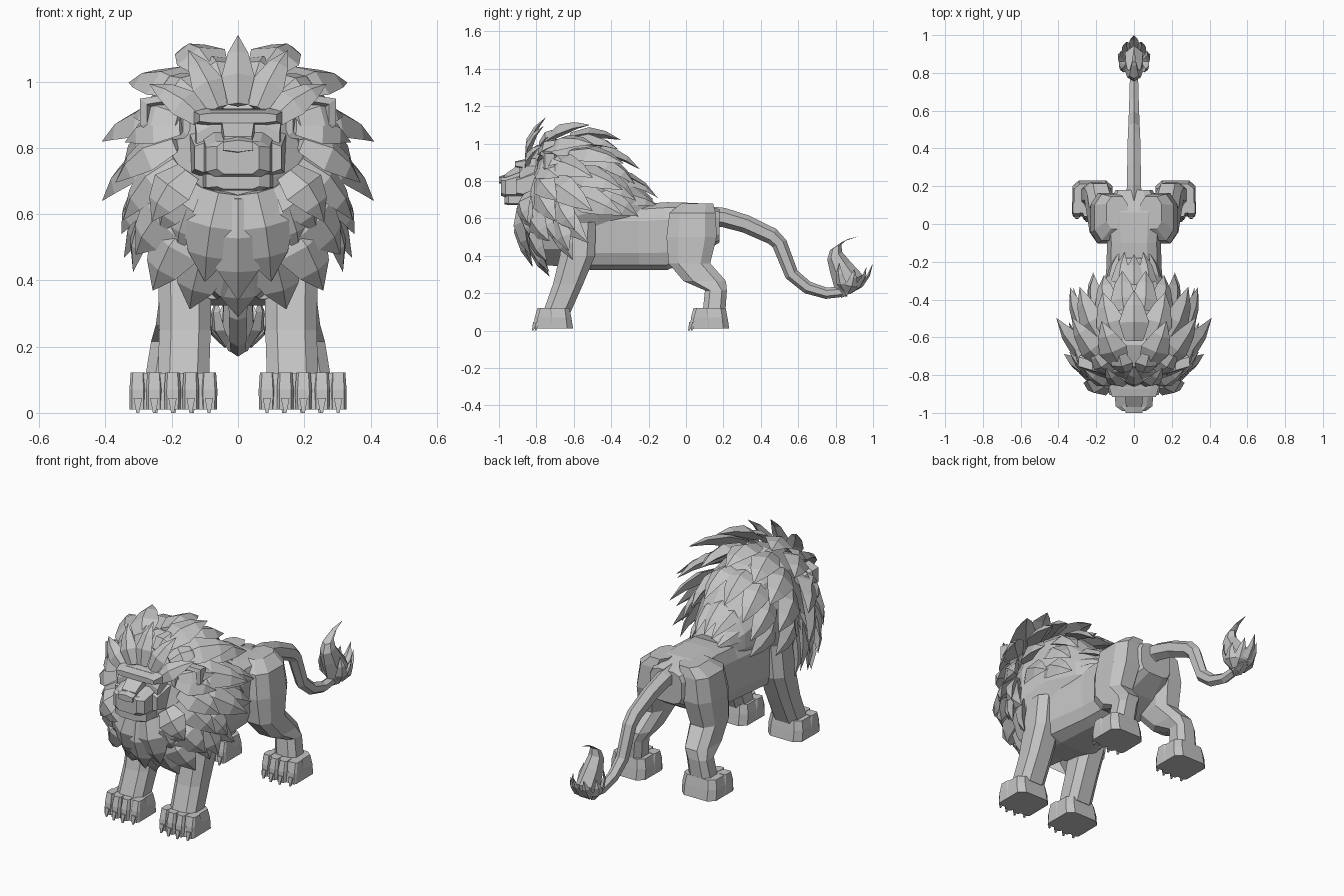
import bpy, bmesh, random
from math import sin, cos, pi, radians, copysign
from mathutils import Vector as V

random.seed(4)
if "Cube" in bpy.data.objects:
    bpy.data.objects.remove(bpy.data.objects["Cube"])

GREY = (0.55, 0.55, 0.55, 1)
stone = bpy.data.materials.new("stone grey")
stone.use_nodes = True
stone.diffuse_color = GREY
stone.node_tree.nodes["Principled BSDF"].inputs["Base Color"].default_value = GREY


def finish(bm, name, mirror=False):
    bmesh.ops.recalc_face_normals(bm, faces=bm.faces)
    mesh = bpy.data.meshes.new(name)
    bm.to_mesh(mesh)
    bm.free()
    mesh.materials.append(stone)
    ob = bpy.data.objects.new(name, mesh)
    bpy.context.collection.objects.link(ob)
    if mirror:
        ob.modifiers.new("Mirror", "MIRROR").use_mirror_merge = False


def skin(bm, loops):
    """Bridge equal vertex loops and cap both ends."""
    loops = [[bm.verts.new(point) for point in loop] for loop in loops]
    n = len(loops[0])
    for near, far in zip(loops, loops[1:]):
        for i in range(n):
            j = (i + 1) % n
            bm.faces.new((near[i], near[j], far[j], far[i]))
    bm.faces.new(loops[0])
    bm.faces.new(loops[-1])


def ring(centre, u, v, n=8, power=1.0):
    """Superellipse loop around a centre; a low power makes it boxier."""
    points = []
    for i in range(n):
        angle = 2 * pi * (i + 0.5) / n
        s, t = cos(angle), sin(angle)
        s = copysign(abs(s) ** power, s)
        t = copysign(abs(t) ** power, t)
        points.append(V(centre) + V(u) * s + V(v) * t)
    return points


def loft_back(name, n, power, *rows):
    """Loft front to back; each row is y, z, half width, half height."""
    bm = bmesh.new()
    skin(bm, [ring((0, y, z), (w, 0, 0), (0, 0, h), n, power) for y, z, w, h in rows])
    finish(bm, name)


def loft_down(name, *rows):
    """Mirrored limb; each row is x, y, z, half width, half depth."""
    bm = bmesh.new()
    skin(bm, [ring((x, y, z), (w, 0, 0), (0, d, 0), power=.7) for x, y, z, w, d in rows])
    finish(bm, name, True)


def blade(bm, base, tip, width, centre):
    """Leaf-shaped lock of hair with a raised ridge."""
    direction = (tip - base).normalized()
    out = (base + tip) / 2 - centre
    out = (out - direction * out.dot(direction)).normalized()
    side = direction.cross(out)
    loops = []
    for t, scale in ((0, .6), (.36, 1), (.7, .62), (1, .01)):
        middle = base.lerp(tip, t) + out * t * (1 - t) * .1
        w = width * scale
        loops.append([middle - side * w, middle + out * w * .4,
                      middle + side * w, middle - out * w * .4])
    skin(bm, loops)


# Trunk and the core mass under the mane
loft_back("trunk", 12, .55, (-.66, .5, .17, .16), (-.5, .5, .185, .18), (-.25, .5, .15, .18),
          (-.1, .505, .145, .185), (.06, .54, .16, .145), (.18, .56, .1, .09))
loft_back("mane_core", 12, 1, (-.87, .66, .11, .2), (-.78, .67, .21, .33), (-.64, .69, .25, .36),
          (-.47, .72, .22, .29), (-.3, .67, .16, .16), (-.18, .63, .09, .08))

# Face
loft_back("head", 8, .5, (-.89, .8, .13, .07), (-.87, .81, .135, .11), (-.75, .81, .135, .12))
loft_back("muzzle", 8, .4, (-.99, .77, .065, .05), (-.965, .765, .1, .055), (-.86, .78, .11, .08))
loft_back("lower_jaw", 8, .4, (-.97, .7, .065, .025), (-.95, .7, .1, .03), (-.86, .7, .11, .03))
loft_back("nose", 6, .6, (-1, .805, .05, .018), (-.95, .81, .05, .03))
loft_back("nose_bridge", 4, .2, (-.97, .82, .045, .015), (-.88, .87, .055, .03))
loft_back("brow", 8, .4, (-.915, .89, .12, .015), (-.85, .89, .14, .03))
loft_back("cheeks", 8, .4, (-.905, .77, .135, .05), (-.8, .78, .15, .09))

# Legs, from shoulder or hip down to the paw
loft_down("front_leg", (.14, -.57, .58, .09, .09), (.16, -.58, .4, .085, .1),
          (.16, -.63, .25, .082, .085), (.165, -.69, .1, .082, .078))
loft_down("hind_leg", (.09, .06, .68, .06, .09), (.125, .035, .63, .09, .13),
          (.145, .03, .5, .09, .142), (.16, .018, .36, .08, .118),
          (.18, .1, .265, .072, .12), (.2, .16, .215, .066, .062), (.215, .15, .1, .07, .064))


# Paws with four toes and claws
def paw(name, x, front):
    bm = bmesh.new()
    skin(bm, [ring((x, front + .12, z), (w, 0, 0), (0, d, 0), power=.45)
              for z, w, d in ((.01, .11, .1), (.07, .11, .09), (.12, .1, .08))])
    for i in range(4):
        toe_x = x + (i - 1.5) * .055
        toe_y = front + (.07 if i in (0, 3) else .055)
        skin(bm, [ring((toe_x, toe_y, z), (w, 0, 0), (0, d, 0), power=.4)
                  for z, w, d in ((.01, .025, .05), (.07, .026, .045), (.122, .022, .03))])
        skin(bm, [ring((toe_x, toe_y - y, z), (w, 0, 0), (0, w, 0), 4)
                  for y, z, w in ((.04, .045, .018), (.055, 0, .006))])
    finish(bm, name, True)


paw("front_paw", .17, -.82)
paw("hind_paw", .22, .015)

# Tail with a curled tuft
bm = bmesh.new()
path = [V((0, y, z)) for y, z in ((.12, .61), (.2, .605), (.32, .57), (.46, .505),
        (.5, .465), (.565, .3), (.65, .23), (.75, .2), (.86, .21))]
loops = []
for i, point in enumerate(path):
    along = (path[min(i + 1, len(path) - 1)] - path[max(i - 1, 0)]).normalized()
    radius = .055 - .0035 * i
    loops.append(ring(point, (radius * .85, 0, 0), V((0, -along.z, along.y)) * radius, 6))
skin(bm, loops)
finish(bm, "tail")

bm = bmesh.new()
skin(bm, [ring((0, y, z), (w, 0, 0), (0, d, d / 2), 6) for y, z, w, d in (
    (.88, .2, .035, .05), (.87, .26, .055, .075), (.825, .34, .05, .055), (.795, .4, .04, .04),
    (.8, .445, .027, .03), (.85, .482, .014, .014), (.92, .503, .002, .002))])
for x, y, z in ((0, 1, .36), (.04, .965, .34), (.07, .9, .33), (.06, .82, .36)):
    for side in ((1, -1) if x else (1,)):
        blade(bm, V((side * x / 2, .8 + y * .07, .2)), V((side * x, y, z)), .033, V((0, .87, .3)))
finish(bm, "tail_tuft")


# Mane rows: base and tip rings (y, z, half width, half height),
# half width of a lock, first angle from the top, last angle, number of locks
def locks(name, base_ring, tip_ring, width, first, last, count, droop=0):
    bm = bmesh.new()
    for i in range(count):
        angle = first + (last - first) * i / (count - 1)
        centred = angle in (0, 180)
        jitter = 0 if centred else random.uniform(-.02, .02)
        ends = []
        for (y, z, w, h), extra in ((base_ring, 0), (tip_ring, droop)):
            a = radians(angle)
            a += radians(extra) * sin(a)
            ends.append(V((w * sin(a), y, z + h * cos(a))))
        ends[1] += V((0, jitter, jitter))
        centre = V((0, max(-.55, (ends[0].y + ends[1].y) / 2 - .04), .62))
        for side in ((1,) if centred else (1, -1)):
            flip = V((side, 1, 1))
            blade(bm, ends[0] * flip, ends[1] * flip, width, centre)
    finish(bm, name)


locks("crown_locks", (-.85, .82, .13, .11), (-.75, .82, .33, .32), .05, 0, 54, 3)
locks("crown_back_locks", (-.78, .82, .19, .18), (-.64, .8, .35, .28), .06, 14, 66, 3)
locks("upper_locks", (-.74, .81, .21, .23), (-.51, .72, .42, .42), .08, 20, 114, 5, 12)
locks("cheek_locks", (-.78, .8, .19, .15), (-.68, .7, .37, .3), .075, 62, 126, 4, 6)
locks("middle_locks", (-.62, .78, .22, .26), (-.35, .71, .34, .31), .08, 0, 100, 5, 10)
locks("lower_locks", (-.5, .74, .19, .24), (-.26, .65, .22, .21), .07, 14, 92, 4, 10)
locks("nape_locks", (-.4, .68, .12, .17), (-.16, .63, .08, .09), .055, 0, 76, 3)
locks("side_locks", (-.68, .7, .24, .12), (-.61, .56, .355, .26), .075, 92, 150, 4, 6)
locks("chest_locks", (-.81, .66, .17, .14), (-.73, .5, .31, .21), .09, 96, 180, 4)
locks("throat_locks", (-.85, .73, .15, .07), (-.83, .6, .26, .18), .075, 92, 156, 4)
locks("chin_locks", (-.88, .7, .07, .05), (-.82, .52, .13, .18), .1, 130, 180, 2)

# Hollow ears
bm = bmesh.new()
skin(bm, [ring((.22, -.775 + back, .89), (.085 * scale, .025 * scale, .02 * scale),
               (0, 0, .07 * scale), 6, .8)
          for scale, back in ((.5, .09), (.95, .05), (1, 0), (.72, -.005), (.45, .035))])
finish(bm, "ear", True)
